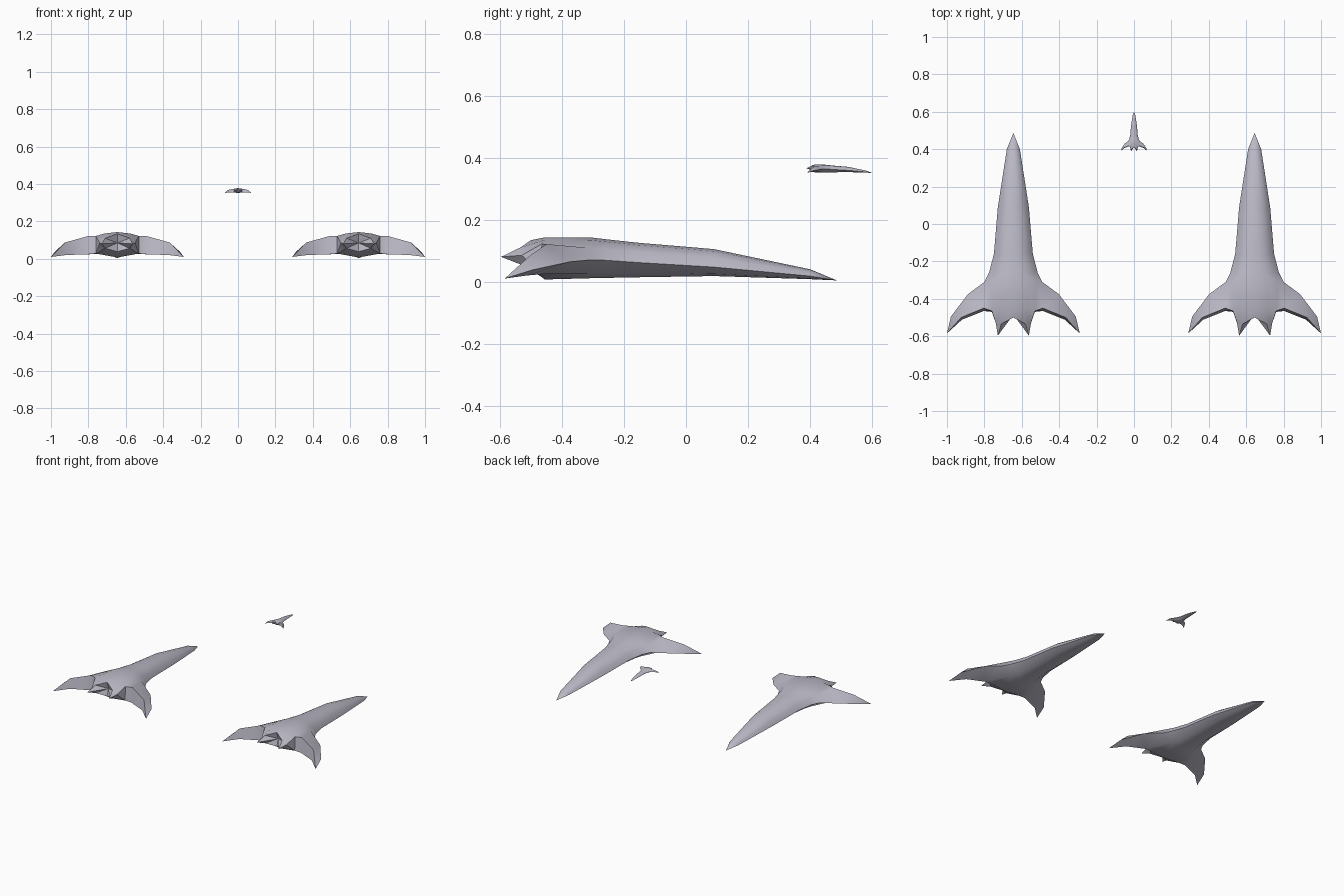
import bpy, bmesh, math

cube = bpy.data.objects.get("Cube")
if cube:
    bpy.data.objects.remove(cube, do_unlink=True)

hull = bpy.data.materials.new("pale_grey_hull")
hull.use_nodes = True
colour = (0.50, 0.49, 0.57, 1)
hull.diffuse_color = colour
hull.node_tree.nodes["Principled BSDF"].inputs["Base Color"].default_value = colour

bm = bmesh.new()


def point(x, y, z):
    return bm.verts.new((x, y, z))


def section(y, width, top, edge, low):
    """Half hull section from the spine, round the chine, to the keel."""
    h = top - edge
    return [point(0, y, top), point(0.45 * width, y, top - 0.12 * h),
            point(0.8 * width, y, top - 0.47 * h), point(width, y, edge),
            point(0.55 * width, y, low + 0.25 * (edge - low)), point(0, y, low)]


# Long tapering fuselage
stations = [(0.40, 0.035, 0.04, 0.018, 0.008), (0.09, 0.083, 0.105, 0.047, 0.018),
            (-0.16, 0.104, 0.126, 0.062, 0.014), (-0.26, 0.13, 0.137, 0.069, 0.012),
            (-0.31, 0.155, 0.143, 0.07, 0.011)]
rings = [section(*s) for s in stations]
nose = point(0, 0.487, 0.004)
for a, b in zip(rings[0], rings[0][1:]):
    bm.faces.new((nose, a, b))
for front, back in zip(rings, rings[1:]):
    for i in range(len(front) - 1):
        bm.faces.new((front[i], back[i], back[i + 1], front[i + 1]))
spine, crown, shoulder, root, belly, keel = rings[-1]

# Swept, drooping wing: leading edge, tip, upper and lower trailing edges
lead_in = point(0.243, -0.375, 0.064)
lead_out = point(0.334, -0.495, 0.038)
tip = point(0.355, -0.585, 0.01)
trail_in = point(0.158, -0.45, 0.121)
trail_out = point(0.28, -0.50, 0.087)
under_in = point(0.158, -0.465, 0.024)
under_out = point(0.275, -0.512, 0.02)

# Tail block with two rear spikes and a shallow recess between them
tail_top = point(0, -0.455, 0.143)
tail_crown = point(0.07, -0.455, 0.135)
notch_top = point(0.115, -0.465, 0.122)
notch_low = point(0.115, -0.47, 0.028)
side = point(0.094, -0.53, 0.085)
spike = point(0.083, -0.597, 0.08)
rim_top = point(0, -0.50, 0.134)
rim_high = point(0.065, -0.535, 0.11)
rim_low = point(0.065, -0.535, 0.056)
rim_bottom = point(0, -0.50, 0.038)
recess = point(0, -0.485, 0.085)
tail_keel = point(0, -0.455, 0.007)

for face in (
        # upper surface
        (spine, crown, tail_crown, tail_top), (crown, shoulder, notch_top, tail_crown),
        (shoulder, trail_in, notch_top), (shoulder, root, lead_in, trail_in),
        (lead_in, lead_out, trail_out, trail_in), (lead_out, tip, trail_out),
        # trailing faces
        (trail_in, trail_out, under_out, under_in), (trail_out, tip, under_out),
        (notch_top, trail_in, under_in, notch_low),
        # tail block
        (tail_top, tail_crown, rim_high, rim_top), (tail_crown, notch_top, side, rim_high),
        (side, spike, rim_high), (notch_top, notch_low, side), (side, notch_low, rim_low),
        (side, rim_low, spike), (notch_low, tail_keel, rim_bottom, rim_low),
        (rim_top, rim_high, recess), (rim_high, spike, recess),
        (spike, rim_low, recess), (rim_low, rim_bottom, recess),
        # underside
        (belly, keel, tail_keel, notch_low), (belly, notch_low, under_in),
        (root, belly, under_in, lead_in), (lead_in, under_in, under_out, lead_out),
        (lead_out, under_out, tip)):
    bm.faces.new(face)

# Mirror the half hull and close the seam
geometry = bm.verts[:] + bm.edges[:] + bm.faces[:]
bmesh.ops.mirror(bm, geom=geometry, axis='X', merge_dist=0.0005)
bmesh.ops.remove_doubles(bm, verts=bm.verts[:], dist=0.0005)
bmesh.ops.recalc_face_normals(bm, faces=bm.faces[:])
mesh = bpy.data.meshes.new("glider_hull")
bm.to_mesh(mesh)
bm.free()
mesh.materials.append(hull)

# Two large craft side by side and a small one ahead and above
for name, place, size in (("left_craft", (0.645, 0, 0), 1),
                          ("right_craft", (-0.645, 0, 0), 1),
                          ("small_lead_craft", (0, 0.505, 0.35), 0.195)):
    craft = bpy.data.objects.new(name, mesh.copy())
    craft.location = place
    craft.scale = (size, size, size)
    bpy.context.collection.objects.link(craft)
    bpy.ops.object.select_all(action='DESELECT')
    craft.select_set(True)
    bpy.context.view_layer.objects.active = craft
    bpy.ops.object.shade_smooth_by_angle(angle=math.radians(40))
